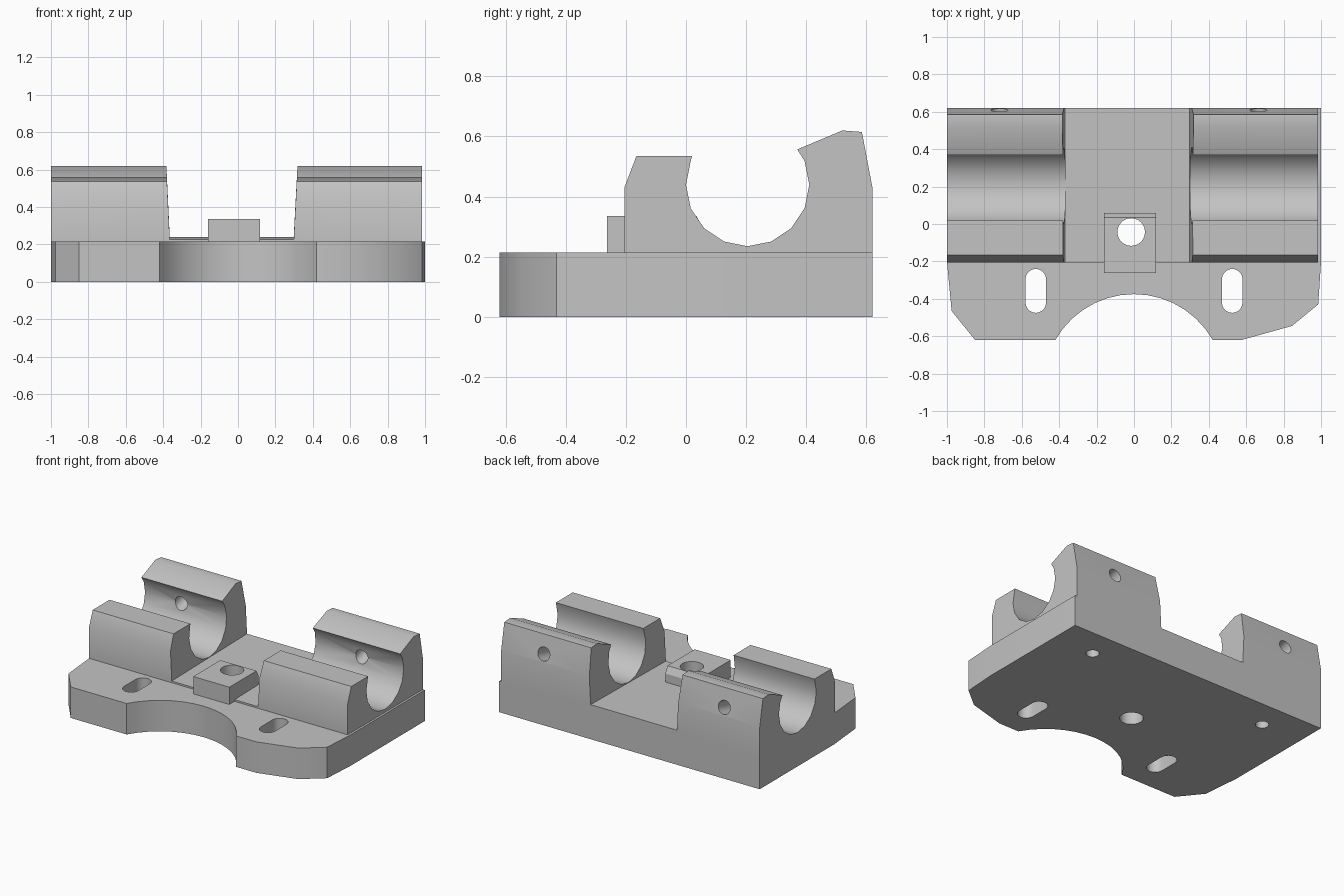
import bpy, bmesh
from math import cos, sin, radians, atan2
from mathutils import Vector

cube = bpy.data.objects.get("Cube")
if cube:
    bpy.data.objects.remove(cube, do_unlink=True)

grey = bpy.data.materials.new("light grey plastic")
grey.use_nodes = True
grey.diffuse_color = (0.55, 0.55, 0.55, 1)
grey.node_tree.nodes["Principled BSDF"].inputs["Base Color"].default_value = (0.55, 0.55, 0.55, 1)


def arc(cx, cy, r, start, end, steps):
    """Points on a circle between two angles in degrees."""
    angles = [radians(start + (end - start) * i / steps) for i in range(steps + 1)]
    return [(cx + r * cos(a), cy + r * sin(a)) for a in angles]


def prism(name, outline, axis, lo, hi):
    """Extrude a 2D outline along the x, y or z axis."""
    place = {"x": lambda a, b, d: (d, a, b),
             "y": lambda a, b, d: (a, d, b),
             "z": lambda a, b, d: (a, b, d)}[axis]
    bm = bmesh.new()
    face = bm.faces.new([bm.verts.new(place(a, b, lo)) for a, b in outline])
    new = bmesh.ops.extrude_face_region(bm, geom=[face])["geom"]
    verts = [g for g in new if isinstance(g, bmesh.types.BMVert)]
    bmesh.ops.translate(bm, verts=verts, vec=Vector(place(0, 0, hi - lo)))
    bmesh.ops.recalc_face_normals(bm, faces=bm.faces[:])
    mesh = bpy.data.meshes.new(name)
    bm.to_mesh(mesh)
    bm.free()
    obj = bpy.data.objects.new(name, mesh)
    bpy.context.collection.objects.link(obj)
    mesh.materials.append(grey)
    return obj


def activate(obj):
    bpy.ops.object.select_all(action="DESELECT")
    obj.select_set(True)
    bpy.context.view_layer.objects.active = obj


def cut(obj, cutter):
    """Subtract the cutter and discard it."""
    cutter.hide_render = True
    mod = obj.modifiers.new("cut", "BOOLEAN")
    mod.operation = "DIFFERENCE"
    mod.solver = "EXACT"
    mod.object = cutter
    activate(obj)
    bpy.ops.object.modifier_apply(modifier=mod.name)
    bpy.data.objects.remove(cutter, do_unlink=True)


def drill(obj, x, y, r, lo, hi):
    cut(obj, prism("hole_cutter", arc(x, y, r, 0, 345, 23), "z", lo, hi))


# Base plate with a curved bite out of its front edge
outline = [(-1, 0.62), (-1, -0.2), (-0.975, -0.465), (-0.85, -0.62)]
outline += arc(0, -0.858, 0.483, 150.5, 29.5, 14)
outline += [(0.575, -0.62), (0.845, -0.545), (0.985, -0.43), (1, -0.2), (1, 0.62)]
base = prism("base_plate", outline, "z", 0, 0.215)

# Mounting slots and blind screw holes in the base
for side in (-1, 1):
    slot = arc(0.525 * side, -0.295, 0.055, 0, 180, 10) + arc(0.525 * side, -0.42, 0.055, 180, 360, 10)
    cut(base, prism("slot_cutter", slot, "z", -0.1, 0.4))
    drill(base, 0.69 * side, 0.42, 0.042, -0.1, 0.19)

# Clamp body: open round channel with a taller rear jaw
profile = [(-0.205, 0.215), (-0.205, 0.43), (-0.165, 0.535), (0.02, 0.535)]
profile += arc(0.205, 0.44, 0.205, -202.5, 22.5, 10)
profile += [(0.37, 0.557), (0.52, 0.62), (0.585, 0.615), (0.62, 0.43), (0.62, 0.215)]
body = prism("clamp_body", profile, "x", -1, 0.985)

# Middle gap with slightly tapered walls and a gently sloping floor
gap = [(-0.365, 0.23), (0.298, 0.23), (0.328, 0.8), (-0.392, 0.8)]
gap_cutter = prism("gap_cutter", gap, "y", -0.6, 1)
gap_cutter.rotation_euler.x = radians(0.9)
cut(body, gap_cutter)

# Angled screw holes through the rear jaws
for x in (-0.72, 0.665):
    screw = prism("screw_cutter", arc(0, 0, 0.046, 0, 345, 23), "y", -0.12, 0.25)
    screw.location = (x, 0.45, 0.45)
    screw.rotation_euler.x = atan2(0.05, 0.205)
    cut(body, screw)

# Central lug with a chamfered back edge
lug = prism("centre_lug",
            [(-0.262, 0.215), (-0.262, 0.335), (0.035, 0.335), (0.06, 0.29), (0.06, 0.215)],
            "x", -0.16, 0.117)

# Bolt hole through lug, body and base
parts = (base, body, lug)
for part in parts:
    drill(part, -0.015, -0.043, 0.074, -0.1, 0.6)

for part in parts:
    activate(part)
    bpy.ops.object.shade_smooth_by_angle(angle=radians(28))
